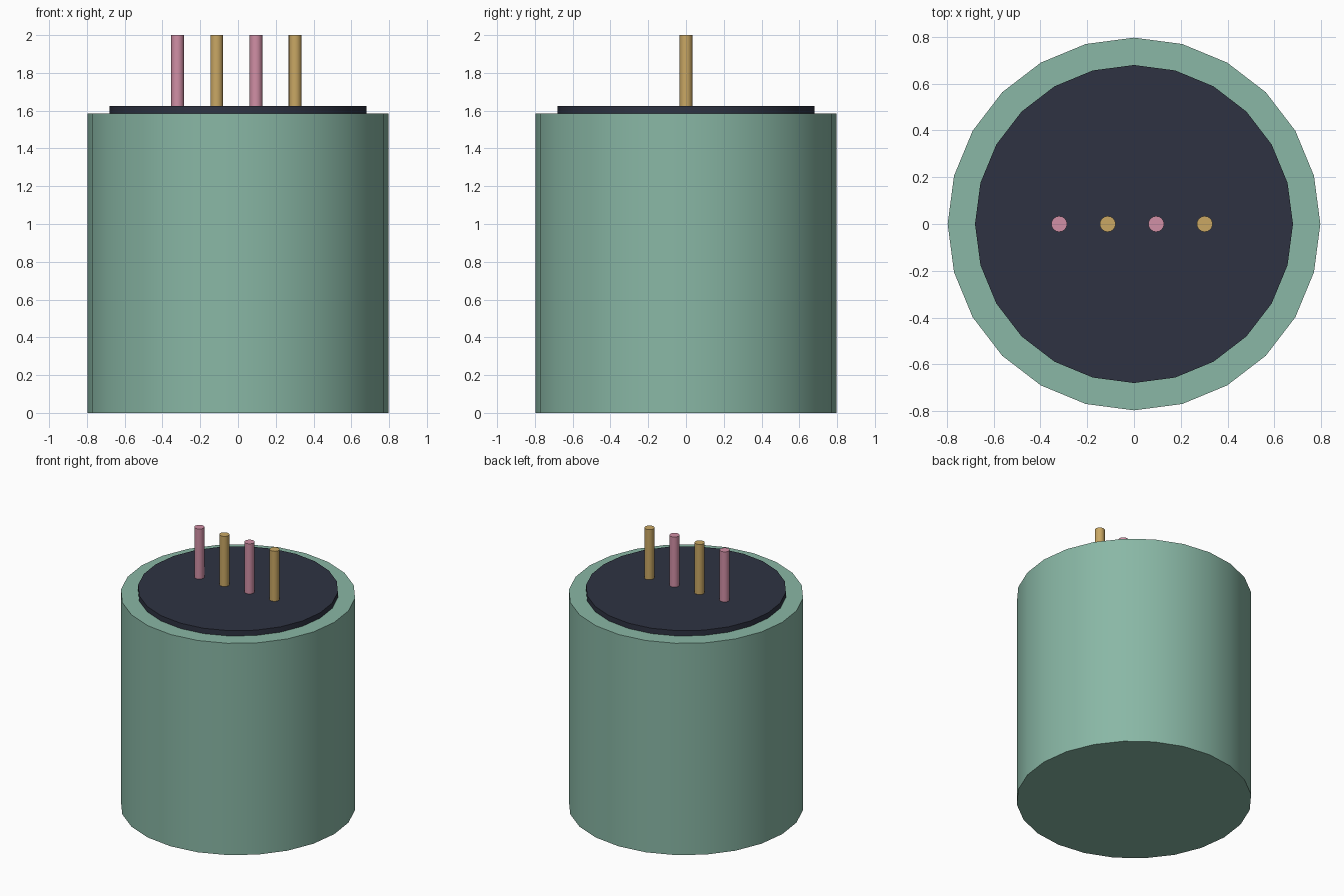
import bpy
from math import radians

if "Cube" in bpy.data.objects:
    bpy.data.objects.remove(bpy.data.objects["Cube"])


def material(name, rgb):
    # sRGB 0-255 to linear viewport colour
    mat = bpy.data.materials.new(name)
    mat.diffuse_color = [(c / 255) ** 2.2 for c in rgb] + [1.0]
    mat.use_nodes = True
    mat.node_tree.nodes["Principled BSDF"].inputs["Base Color"].default_value = mat.diffuse_color
    return mat


def cylinder(name, radius, z0, z1, sides, mat, x=0.0):
    bpy.ops.mesh.primitive_cylinder_add(
        vertices=sides, radius=radius, depth=z1 - z0, location=(x, 0, (z0 + z1) / 2))
    obj = bpy.context.object
    obj.name = name
    obj.data.materials.append(mat)
    bpy.ops.object.shade_smooth_by_angle(angle=radians(30))
    return obj


green = material("green_casing", (136, 182, 164))
dark = material("dark_cap", (50, 54, 68))
pink = material("pink_wire", (208, 142, 164))
gold = material("gold_wire", (200, 166, 100))

# Main casing and the raised cap disc on top
cylinder("casing", 0.797, 0.0, 1.585, 24, green)
cylinder("cap_disc", 0.68, 1.585, 1.625, 24, dark)

# Row of four pins in alternating colours
for i in range(4):
    cylinder(f"pin_{i + 1}", 0.034, 1.625, 2.0, 16,
             gold if i % 2 else pink, x=-0.32 + 0.2075 * i)
